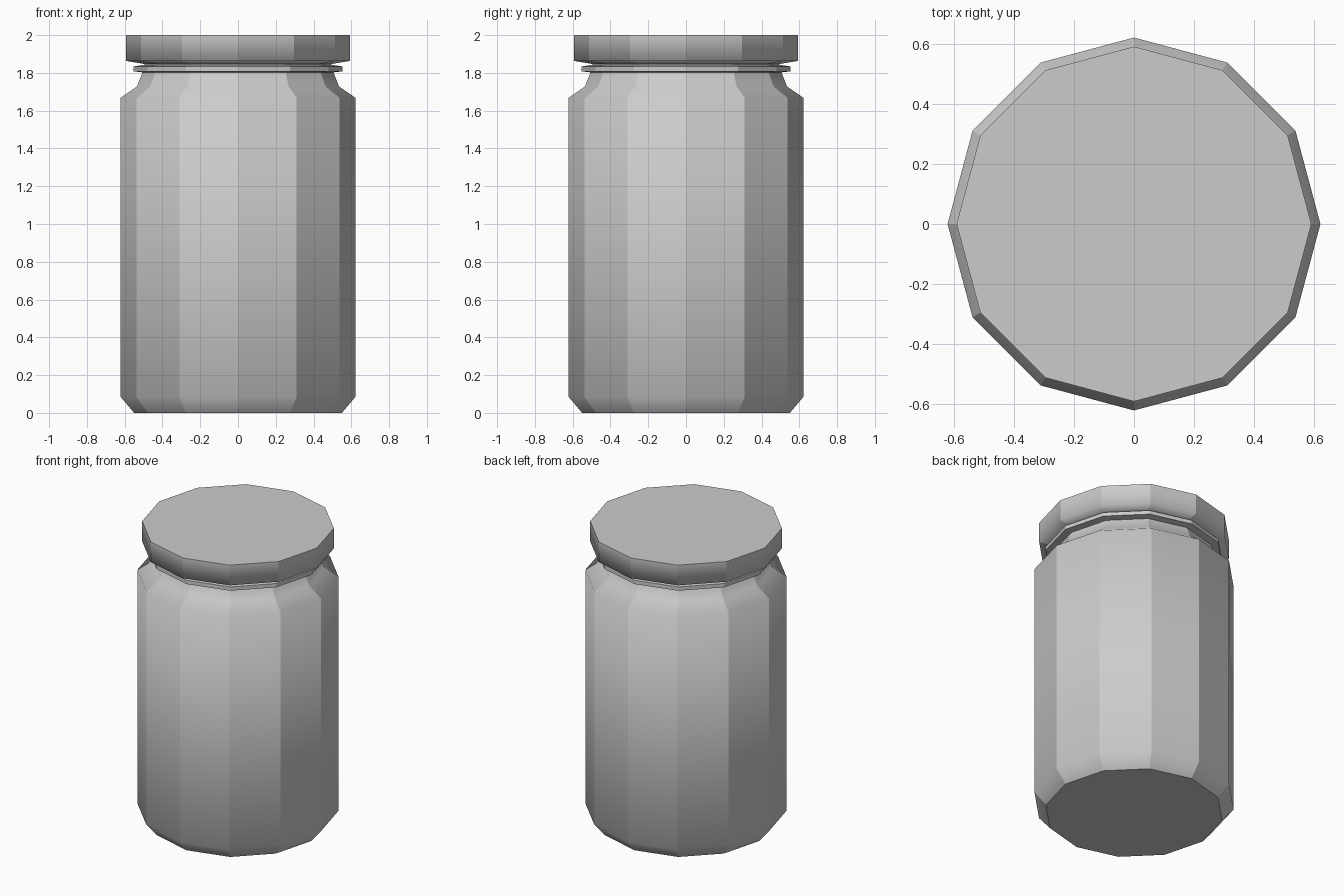
import bpy
import bmesh
from math import cos, sin, tau

SIDES = 12

cube = bpy.data.objects.get("Cube")
if cube:
    bpy.data.objects.remove(cube, do_unlink=True)

# Single neutral colour
grey = bpy.data.materials.new("neutral_grey")
grey.use_nodes = True
grey.diffuse_color = (0.6, 0.6, 0.6, 1)
grey.node_tree.nodes["Principled BSDF"].inputs["Base Color"].default_value = (0.6, 0.6, 0.6, 1)


def turned_part(name, profile, smooth=True):
    """Turn a (radius, height) profile into a capped, twelve-sided part."""
    bm = bmesh.new()
    rings = [[bm.verts.new((r * cos(tau * i / SIDES), r * sin(tau * i / SIDES), z))
              for i in range(SIDES)] for r, z in profile]
    for low, high in zip(rings, rings[1:]):
        for i in range(SIDES):
            j = (i + 1) % SIDES
            bm.faces.new((low[i], low[j], high[j], high[i])).smooth = smooth
    bm.faces.new(rings[0][::-1])
    bm.faces.new(rings[-1])
    # Upright edges and cap rims stay crisp; bends along the profile are soft
    for edge in bm.edges:
        a, b = edge.verts
        upright = abs(a.co.z - b.co.z) > 0.001
        rim = any(len(f.verts) == SIDES for f in edge.link_faces)
        edge.smooth = not (upright or rim)
    mesh = bpy.data.meshes.new(name)
    bm.to_mesh(mesh)
    bm.free()
    mesh.materials.append(grey)
    obj = bpy.data.objects.new(name, mesh)
    bpy.context.collection.objects.link(obj)
    return obj


# Jar with chamfered base, sloped shoulder and tapering neck
turned_part("jar_body", [(0.55, 0), (0.622, 0.085), (0.622, 1.668),
                         (0.535, 1.728), (0.505, 1.803)])

# Thin collar around the neck
turned_part("neck_collar", [(0.5, 1.802), (0.552, 1.808), (0.552, 1.834),
                            (0.5, 1.843)], smooth=False)

# Short stem joining the collar and the lid
turned_part("neck_stem", [(0.495, 1.8), (0.495, 1.86)])

# Lid with an undercut lower edge
turned_part("lid", [(0.5, 1.848), (0.592, 1.863), (0.592, 2.0)])
